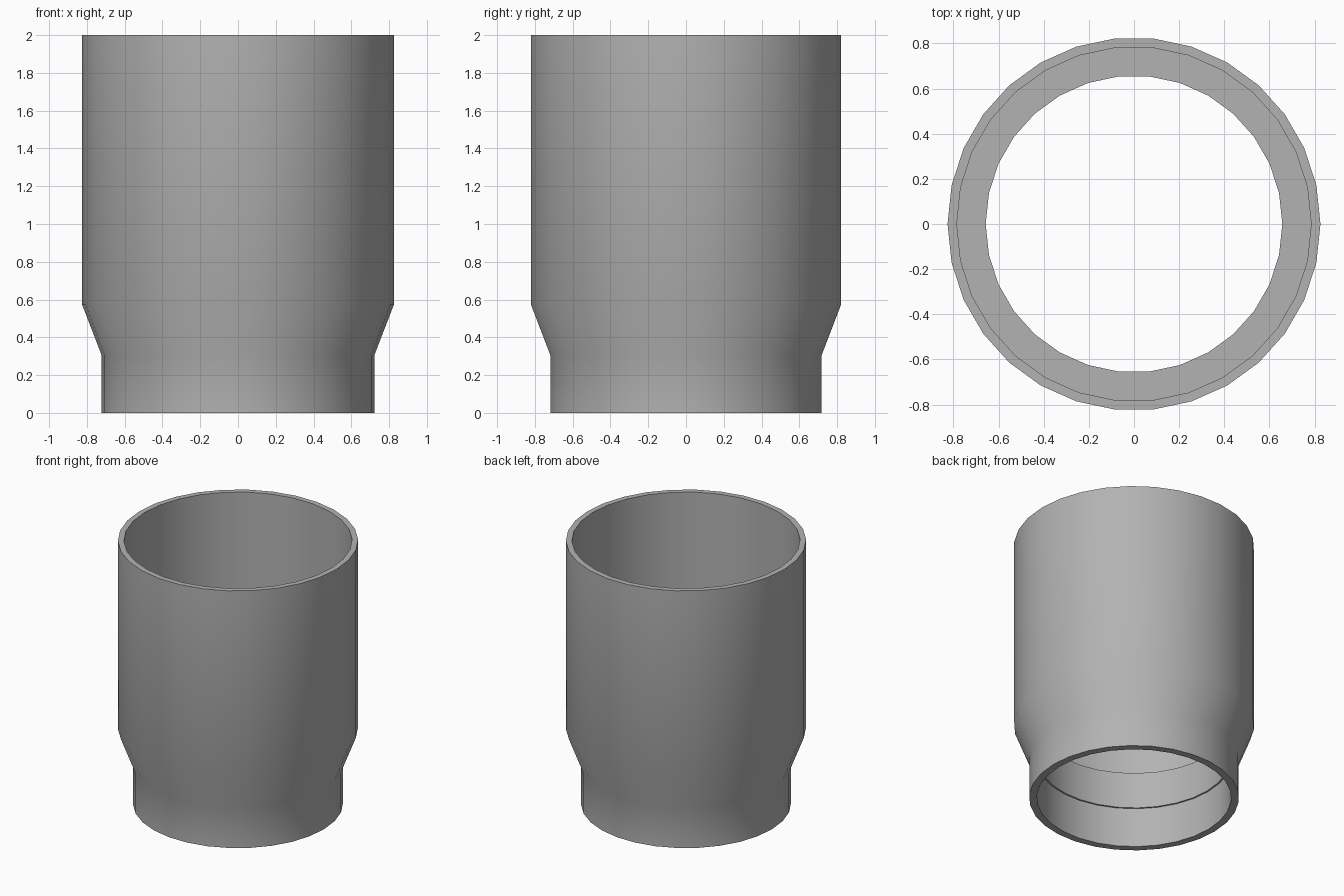
import bpy
import bmesh
import math

SIDES = 30

cube = bpy.data.objects.get("Cube")
if cube:
    bpy.data.objects.remove(cube, do_unlink=True)


def make_material(name, color):
    mat = bpy.data.materials.new(name)
    mat.use_nodes = True
    mat.diffuse_color = color
    mat.node_tree.nodes["Principled BSDF"].inputs["Base Color"].default_value = color
    return mat


def lathe(name, profile, mat):
    """Revolve a closed (radius, height) profile around the z axis."""
    bm = bmesh.new()
    rings = []
    for i in range(SIDES):
        a = math.tau * i / SIDES
        rings.append([bm.verts.new((r * math.cos(a), r * math.sin(a), z))
                      for r, z in profile])
    for i, ring in enumerate(rings):
        nxt = rings[(i + 1) % SIDES]
        for j in range(len(profile)):
            k = (j + 1) % len(profile)
            bm.faces.new((ring[j], nxt[j], nxt[k], ring[k]))
    bmesh.ops.recalc_face_normals(bm, faces=bm.faces)
    mesh = bpy.data.meshes.new(name)
    bm.to_mesh(mesh)
    bm.free()
    mesh.materials.append(mat)
    obj = bpy.data.objects.new(name, mesh)
    bpy.context.collection.objects.link(obj)
    bpy.ops.object.select_all(action="DESELECT")
    obj.select_set(True)
    bpy.context.view_layer.objects.active = obj
    bpy.ops.object.shade_smooth_by_angle(angle=math.radians(30))
    return obj


grey = make_material("plain grey", (0.45, 0.45, 0.45, 1.0))

# Stepped sleeve: outer wall going up, then the bore going down
lathe("stepped_sleeve", [
    (0.722, 0.0), (0.722, 0.305), (0.826, 0.575), (0.826, 2.0),   # outer wall
    (0.785, 2.0), (0.785, 0.575), (0.657, 0.575),                 # socket and ledge
    (0.657, 0.3), (0.669, 0.3), (0.669, 0.0),                     # neck bore
], grey)
